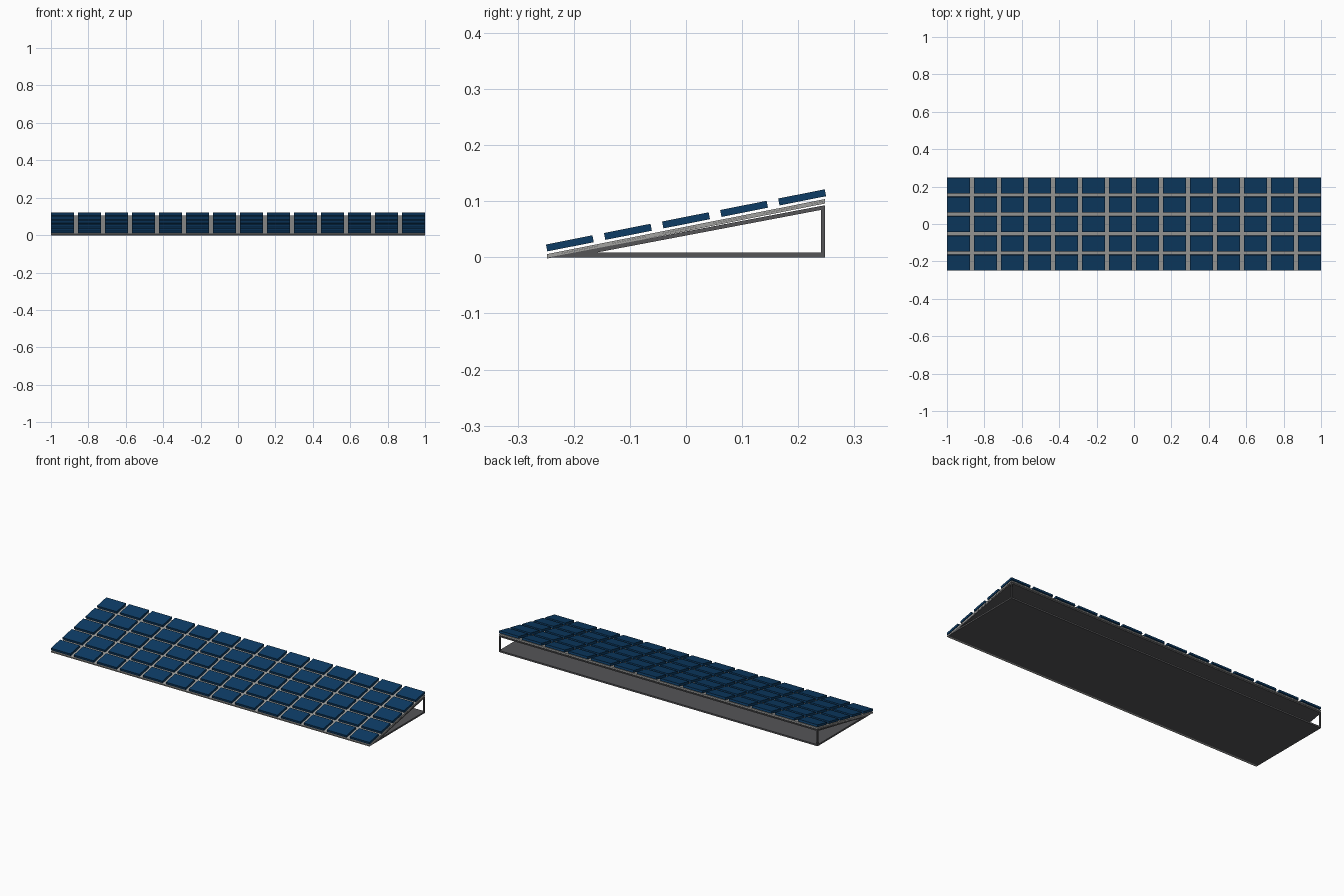
import bpy, bmesh
from math import sin, cos, atan2

if "Cube" in bpy.data.objects:
    bpy.data.objects.remove(bpy.data.objects["Cube"])

TILT = atan2(0.198, 1.0)
COLS, ROWS = 14, 5


def material(name, rgb):
    m = bpy.data.materials.new(name)
    m.diffuse_color = (*rgb, 1)
    m.use_nodes = True
    m.node_tree.nodes["Principled BSDF"].inputs["Base Color"].default_value = m.diffuse_color
    return m


dark = material("dark_metal", (0.09, 0.09, 0.095))
light = material("light_metal", (0.36, 0.36, 0.35))
blue = material("cell_blue", (0.004, 0.045, 0.13))


def prisms(name, items, mat):
    """Extrude (y, z) profiles along x; items are (x0, x1, profile)."""
    bm = bmesh.new()
    for x0, x1, pts in items:
        a = [bm.verts.new((x0, y, z)) for y, z in pts]
        b = [bm.verts.new((x1, y, z)) for y, z in pts]
        bm.faces.new(a)
        bm.faces.new(b[::-1])
        for i in range(len(pts)):
            j = (i + 1) % len(pts)
            bm.faces.new((a[i], b[i], b[j], a[j]))
    bmesh.ops.recalc_face_normals(bm, faces=bm.faces)
    me = bpy.data.meshes.new(name)
    bm.to_mesh(me)
    bm.free()
    me.materials.append(mat)
    ob = bpy.data.objects.new(name, me)
    bpy.context.collection.objects.link(ob)
    return ob


def tilted(cz, u, length, thick):
    """Rectangle profile lying on the slope, u along it from the middle."""
    c, s = cos(TILT), sin(TILT)
    out = []
    for a, b in ((-1, -1), (1, -1), (1, 1), (-1, 1)):
        p, q = u + a * length / 2, b * thick / 2
        out.append((p * c - q * s, cz + p * s + q * c))
    return out


# Wedge stand: base plate, sloped plate and two rear posts, open at the back
prisms("base_plate", [(-1, 1, [(-0.245, 0), (0.248, 0), (0.248, 0.009), (-0.197, 0.009)])], dark)
prisms("slope_plate", [(-1, 1, [(-0.245, 0), (-0.205, 0), (0.248, 0.086), (0.248, 0.093)])], dark)
post = [(0.241, 0.009), (0.248, 0.009), (0.248, 0.086), (0.241, 0.0847)]
prisms("rear_posts", [(-1, -0.993, post), (0.993, 1, post)], dark)

# Light backing made of two thin sheets
prisms("backing_sheet", [(-1, 1, tilted(0.0490, 0, 0.505, 0.004))], light)
prisms("front_sheet", [(-1, 1, tilted(0.0530, 0, 0.505, 0.0036))], light)

# Grid of solar cells floating just above the backing
W, L = 0.123, 0.0845
px, pu = (2 - W) / (COLS - 1), 0.1055
cells = []
for r in range(ROWS):
    profile = tilted(0.066, (r - (ROWS - 1) / 2) * pu, L, 0.0125)
    for c in range(COLS):
        x = -1 + c * px
        cells.append((x, x + W, profile))
prisms("solar_cells", cells, blue)
